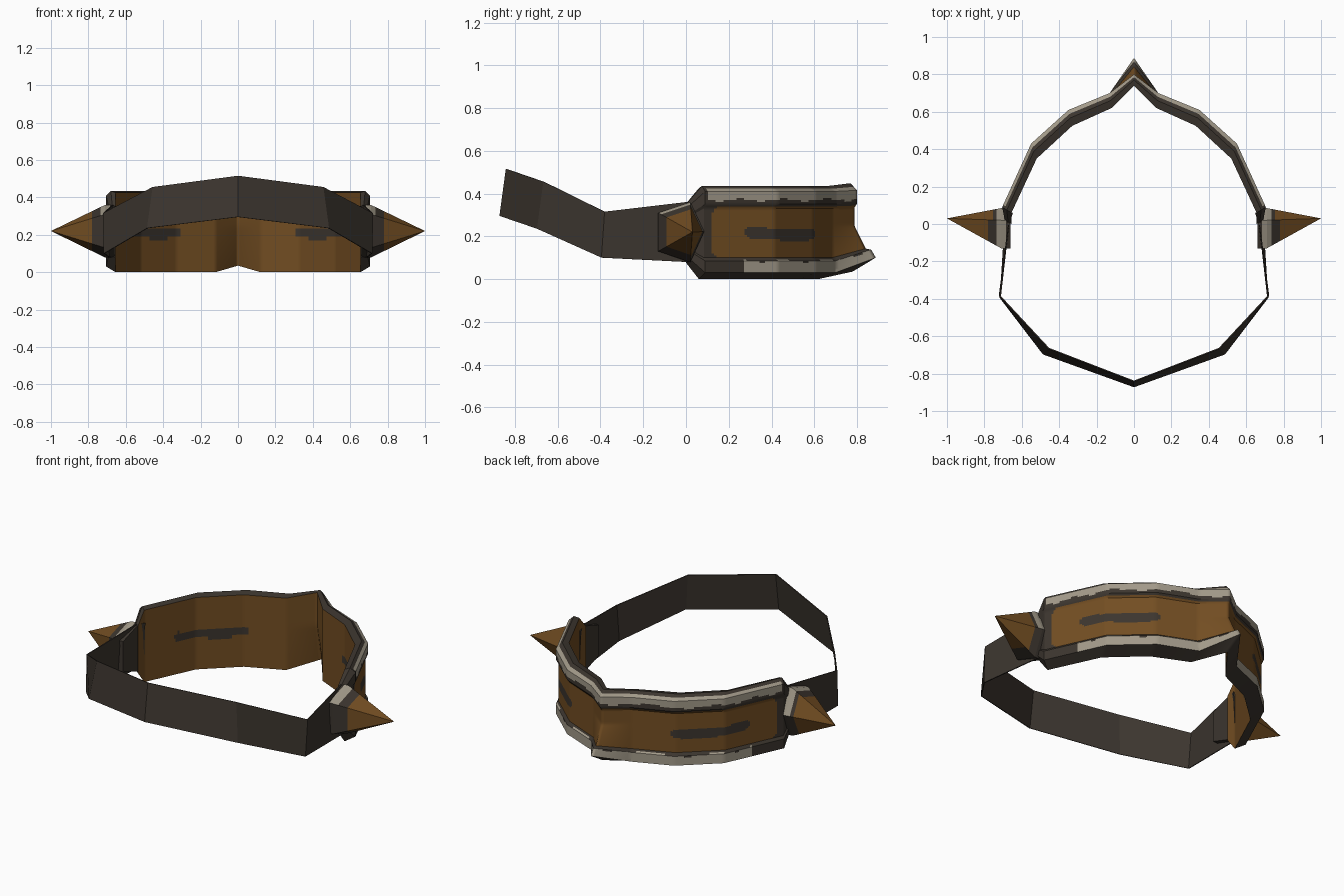
import bpy, bmesh, math
from mathutils import Vector

if "Cube" in bpy.data.objects:
    bpy.data.objects.remove(bpy.data.objects["Cube"])


def material(name, rgb):
    m = bpy.data.materials.new(name)
    m.use_nodes = True
    m.diffuse_color = (*rgb, 1)
    bsdf = m.node_tree.nodes["Principled BSDF"]
    bsdf.inputs["Base Color"].default_value = (*rgb, 1)
    bsdf.inputs["Roughness"].default_value = 0.8
    return m


MATS = [material("dark leather", (0.045, 0.036, 0.028)),
        material("brown leather", (0.17, 0.075, 0.016)),
        material("worn grey edge", (0.36, 0.32, 0.25))]
DARK, BROWN, GREY = range(3)


def resample(points, counts):
    """Split each step of a polyline into the given number of parts."""
    out = []
    for a, b, n in zip(points, points[1:], counts):
        out += [Vector(a).lerp(Vector(b), k / n) for k in range(n)]
    return out + [Vector(points[-1])]


def grid_object(name, rows, rule, closed=False, caps=(), smooth=True, thickness=0):
    """Skin rows of points, colour each face by rule(row, column), mirror in x."""
    bm = bmesh.new()
    grid = [[bm.verts.new(p) for p in row] for row in rows]
    width = len(grid[0])
    for i in range(len(grid) - 1):
        for j in range(width if closed else width - 1):
            k = (j + 1) % width
            f = bm.faces.new((grid[i][j], grid[i][k], grid[i + 1][k], grid[i + 1][j]))
            f.material_index = rule(i, j)
    for c in caps:
        bm.faces.new(grid[c])
    bmesh.ops.remove_doubles(bm, verts=bm.verts, dist=0.0001)
    bmesh.ops.recalc_face_normals(bm, faces=bm.faces)
    me = bpy.data.meshes.new(name)
    bm.to_mesh(me)
    bm.free()
    for m in MATS:
        me.materials.append(m)
    ob = bpy.data.objects.new(name, me)
    bpy.context.collection.objects.link(ob)
    if smooth:
        bpy.ops.object.select_all(action="DESELECT")
        ob.select_set(True)
        bpy.context.view_layer.objects.active = ob
        bpy.ops.object.shade_smooth_by_angle(angle=math.radians(32))
    mirror = ob.modifiers.new("mirror", "MIRROR")
    mirror.use_clip = True
    if thickness:
        solid = ob.modifiers.new("thickness", "SOLIDIFY")
        solid.thickness = thickness
        solid.offset = 0
    return ob


# Curved plate: cross-section as (depth, height), depth 0 inside and 1 outside
section = resample([(0, 0), (0, 0.425), (0.5, 0.435), (1, 0.41), (1, 0.35), (0.8, 0.33),
                    (0.8, 0.10), (1, 0.085), (1, 0.03), (0, 0)],
                   [20, 1, 2, 6, 2, 24, 2, 5, 1])[:-1]
# Stations as (outer x, outer y, inner x, inner y, end taper, nose flare)
stations = resample([(0.69, 0.015, 0.655, 0.0, 1, 0), (0.705, 0.09, 0.655, 0.06, 0, 0),
                     (0.55, 0.43, 0.52, 0.35, 0, 0), (0.35, 0.61, 0.33, 0.525, 0, 0),
                     (0.13, 0.70, 0.12, 0.62, 0, 0), (0, 0.80, 0, 0.74, 0, 1)],
                    [4, 28, 20, 18, 12])


def plate_point(st, p):
    ox, oy, ix, iy, taper, nose = st
    t, z = p
    x, y = ix + (ox - ix) * t, iy + (oy - iy) * t
    low = nose * max(0, 1 - z / 0.25)
    high = nose * max(0, z / 0.25 - 1)
    y += 0.1 * low * (0.4 + 0.6 * t)
    z += low * (0.035 + 0.045 * t) + high * (0.028 - 0.02 * t)
    return (x, y, 0.218 + (z - 0.218) * (1 - 0.35 * taper))


def streak(y, z):
    """Rounded dark smear along the middle of the panel."""
    dy = max(0, abs(y - 0.455) - 0.14)
    return math.hypot(dy, z - 0.215 - 0.008 * math.sin(y * 9)) < 0.027


def plate_colour(i, j):
    a, b = section[j], section[(j + 1) % len(section)]
    t, z = (a + b) / 2
    y = (stations[i][1] + stations[i + 1][1]) / 2
    if a[0] == 0 and b[0] == 0:
        return DARK if streak(y, z) else BROWN
    # panel with rounded front corners
    dy, dz = max(0, 0.17 - y), max(0, abs(z - 0.218) - 0.078)
    if z < 0.36 and t < 0.95 and math.hypot(dy, dz) < 0.042 and z > 0.1:
        return DARK if streak(y, z) else BROWN
    wave = 0.006 * math.sin(y * 31)
    if t > 0.7 and y > 0.1 and z > 0.37 + wave:
        return GREY
    if t > 0.85 and y > 0.27 and 0.035 < z < 0.085 + wave:
        return GREY
    return DARK


grid_object("curved_plate", [[plate_point(s, p) for p in section] for s in stations],
            plate_colour, closed=True, caps=(0,))

# Thin strap: top edge and bottom edge
top = [(0.65, 0.06, 0.35), (0.67, 0, 0.36), (0.72, -0.38, 0.315),
       (0.455, -0.665, 0.455), (0, -0.84, 0.515)]
bottom = [(0.66, 0.06, 0.085), (0.69, 0, 0.08), (0.715, -0.395, 0.10),
          (0.485, -0.695, 0.235), (0, -0.87, 0.295)]
grid_object("strap", [top, bottom], lambda i, j: DARK, smooth=False, thickness=0.006)

# Five-sided side spikes
pentagon = [(-0.13, 0.31), (-0.13, 0.13), (0.02, 0.078), (0.085, 0.222), (0.02, 0.36)]
levels = [0.66, 0.685, 0.71, 0.735, 0.755, 0.78, 1.0]


def spike_ring(x):
    s = min(1, (1 - x) / 0.29)
    return [(x, 0.03 + (y - 0.03) * s, 0.22 + (z - 0.22) * s) for y, z in pentagon]


def spike_colour(i, j):
    x = (levels[i] + levels[i + 1]) / 2
    if x > (0.75 if j in (2, 3) else 0.77):
        return BROWN
    return GREY if j in (3, 4) and 0.68 < x < 0.745 else DARK


grid_object("side_spikes", [spike_ring(x) for x in levels], spike_colour,
            closed=True, caps=(0,), smooth=False)
